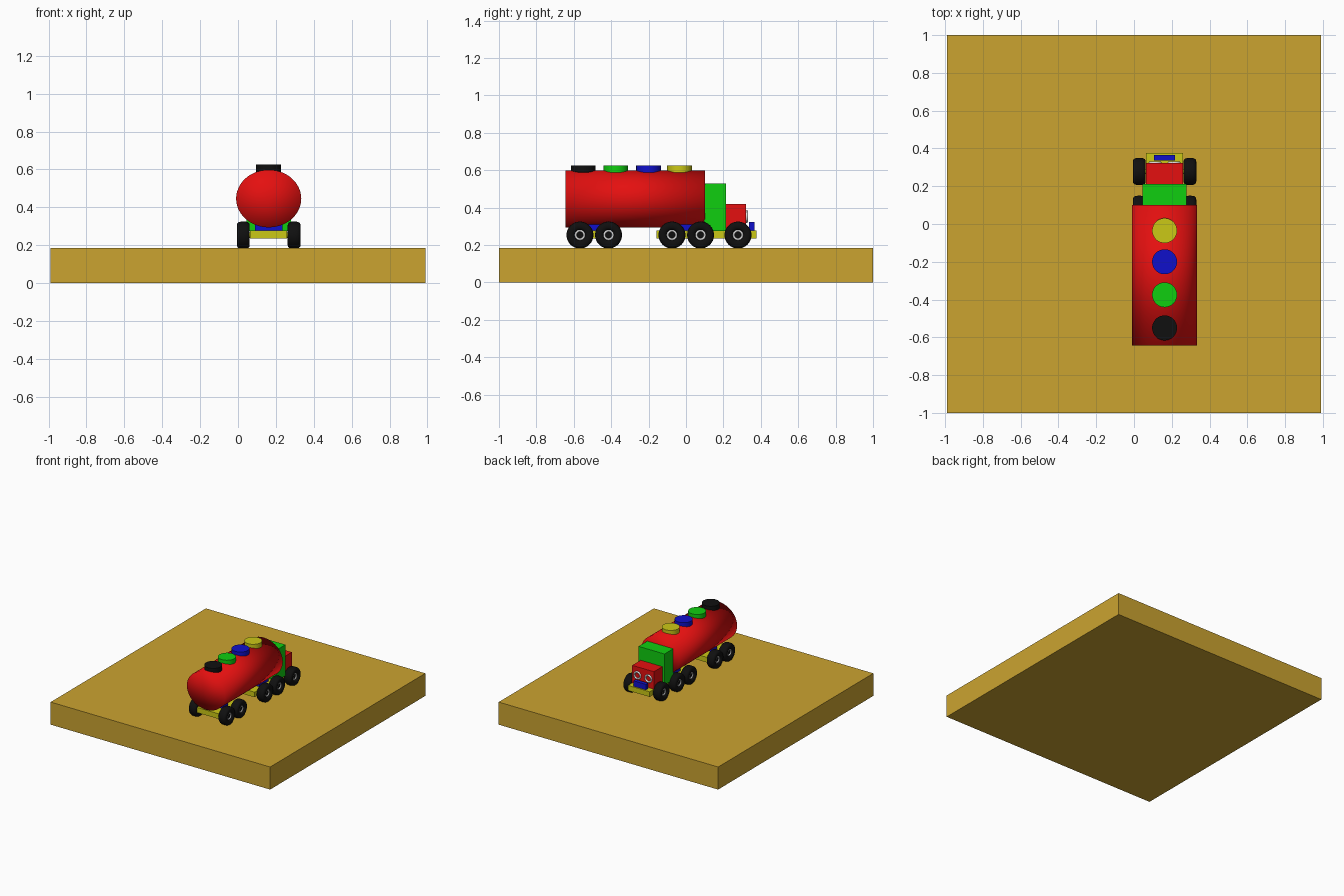
import bpy, bmesh, math
from mathutils import Matrix

if "Cube" in bpy.data.objects:
    bpy.data.objects.remove(bpy.data.objects["Cube"])

CX = 0.162   # truck centre line


def mat(name, rgb):
    m = bpy.data.materials.new(name)
    m.diffuse_color = (*rgb, 1)
    m.use_nodes = True
    m.node_tree.nodes["Principled BSDF"].inputs["Base Color"].default_value = m.diffuse_color
    return m


WOOD = mat("wood", (0.60, 0.37, 0.03))
RED = mat("red", (0.78, 0.005, 0.005))
GREEN = mat("green", (0.005, 0.62, 0.005))
BLUE = mat("blue", (0.005, 0.005, 0.60))
YELLOW = mat("yellow", (0.60, 0.58, 0.008))
BLACK = mat("black", (0.005, 0.005, 0.005))
WHITE = mat("light_grey", (0.75, 0.75, 0.75))


def finish(name, bm, m, smooth=None):
    bmesh.ops.recalc_face_normals(bm, faces=bm.faces)
    me = bpy.data.meshes.new(name)
    bm.to_mesh(me)
    bm.free()
    me.materials.append(m)
    ob = bpy.data.objects.new(name, me)
    bpy.context.collection.objects.link(ob)
    if smooth:
        bpy.context.view_layer.objects.active = ob
        ob.select_set(True)
        bpy.ops.object.shade_smooth_by_angle(angle=math.radians(smooth))
        ob.select_set(False)
    return ob


def box(name, x, y, z, m):
    bm = bmesh.new()
    bmesh.ops.create_cube(bm, size=1)
    for v in bm.verts:
        for i, (a, b) in enumerate((x, y, z)):
            v.co[i] = a + (v.co[i] + 0.5) * (b - a)
    return finish(name, bm, m)


def cylinder(name, loc, r, depth, axis, m, squash=(1, 1, 1), smooth=40):
    bm = bmesh.new()
    turn = {'X': Matrix.Rotation(math.pi / 2, 4, 'Y'),
            'Y': Matrix.Rotation(math.pi / 2, 4, 'X'), 'Z': Matrix()}[axis]
    bmesh.ops.create_cone(bm, cap_ends=True, cap_tris=True, segments=48, radius1=r, radius2=r,
                          depth=depth, matrix=Matrix.Translation(loc) @ Matrix.Diagonal((*squash, 1)) @ turn)
    return finish(name, bm, m, smooth)


def ring(name, loc, profile, axis, m, segs=40, smooth=50):
    """Closed (radius, offset) profile swept around the axis."""
    bm = bmesh.new()
    turn = Matrix.Rotation(math.pi / 2, 4, 'Y' if axis == 'X' else 'X')
    rows = []
    for s in range(segs):
        a = 2 * math.pi * s / segs
        rows.append([bm.verts.new((r * math.cos(a), r * math.sin(a), h)) for r, h in profile])
    n = len(profile)
    for s in range(segs):
        p, q = rows[s], rows[(s + 1) % segs]
        for i in range(n):
            j = (i + 1) % n
            bm.faces.new((p[i], p[j], q[j], q[i]))
    bm.transform(Matrix.Translation(loc) @ turn)
    return finish(name, bm, m, smooth)


def oval(r, a, b, n=16, power=1.0):
    """Rounded cross-section; power under 1 makes it squarer."""
    pts = []
    for i in range(n):
        t = 2 * math.pi * i / n
        c, s = math.cos(t), math.sin(t)
        pts.append((r + a * math.copysign(abs(c) ** power, c),
                    b * math.copysign(abs(s) ** power, s)))
    return pts


# base slab
box("base_board", (-0.99, 0.99), (-1, 1), (0, 0.184), WOOD)

# oval tank, softly shaded right over its flat ends
cylinder("tank", (CX, -0.272, 0.446), 1, 0.745, 'Y', RED, (0.172, 1, 0.152), 180)

# filler caps
for y, m in ((-0.55, BLACK), (-0.375, GREEN), (-0.20, BLUE), (-0.035, YELLOW)):
    cylinder("filler_cap", (CX, y, 0.603), 0.066, 0.044, 'Z', m)

# cab and bonnet
box("cab", (CX - 0.117, CX + 0.117), (0.097, 0.213), (0.275, 0.528), GREEN)
box("bonnet", (CX - 0.098, CX + 0.098), (0.213, 0.322), (0.275, 0.42), RED)
for s in (-1, 1):
    ring("headlight", (CX + s * 0.05, 0.324, 0.352), oval(0.027, 0.007, 0.008, 10), 'Y', WHITE, 28)

# chassis, bumper plate and rear bogie
box("tractor_frame", (CX - 0.098, CX + 0.098), (-0.157, 0.376), (0.235, 0.277), YELLOW)
box("bumper_plate", (CX - 0.056, CX + 0.056), (0.336, 0.366), (0.277, 0.322), BLUE)
box("bogie_frame", (CX - 0.098, CX + 0.098), (-0.62, -0.36), (0.235, 0.277), YELLOW)
box("bogie_mount", (CX - 0.072, CX + 0.072), (-0.53, -0.46), (0.277, 0.32), BLUE)
box("tank_mount", (CX - 0.072, CX + 0.072), (-0.06, 0.06), (0.277, 0.32), BLUE)

# wheels with hub rings and axles
for y in (-0.567, -0.414, -0.075, 0.078, 0.278):
    cylinder("axle", (CX, y, 0.253), 0.014, 0.30, 'X', YELLOW)
    for s in (-1, 1):
        x = CX + s * 0.134
        ring("tyre", (x, y, 0.253), oval(0.049, 0.023, 0.034, 20, 0.7), 'X', BLACK)
        cylinder("wheel_disc", (x, y, 0.253), 0.034, 0.036, 'X', BLACK)
        ring("hub_ring", (x + s * 0.018, y, 0.253), oval(0.023, 0.006, 0.007, 10), 'X', WHITE, 28)
